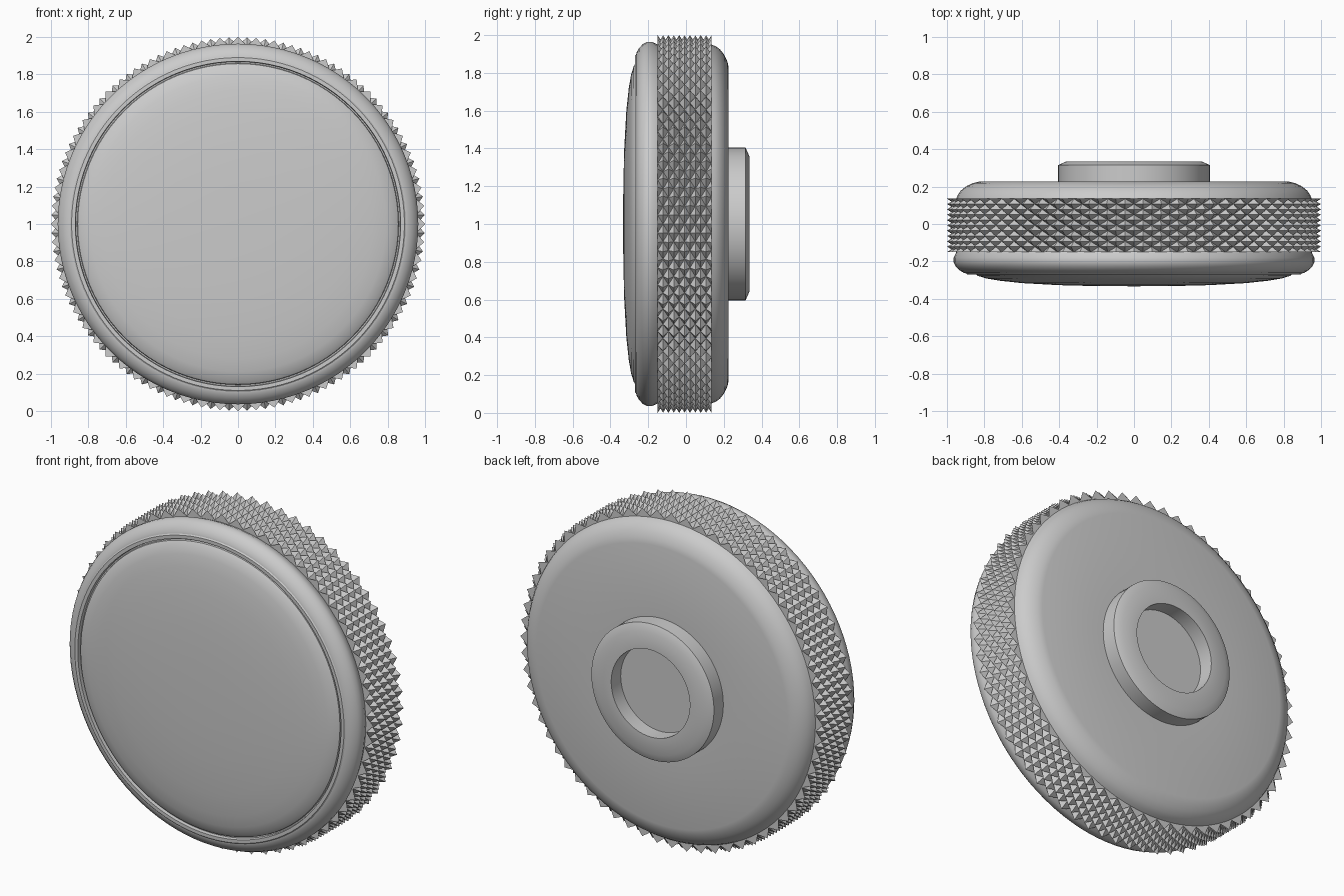
import bpy, bmesh
from math import pi, sin, cos, radians

if "Cube" in bpy.data.objects:
    bpy.data.objects.remove(bpy.data.objects["Cube"])

CENTRE_Z = 1.0


def finish(name, bm, smooth):
    bmesh.ops.recalc_face_normals(bm, faces=bm.faces)
    mesh = bpy.data.meshes.new(name)
    bm.to_mesh(mesh)
    bm.free()
    obj = bpy.data.objects.new(name, mesh)
    bpy.context.collection.objects.link(obj)
    obj.location.z = CENTRE_Z
    if smooth:
        bpy.ops.object.select_all(action='DESELECT')
        obj.select_set(True)
        bpy.context.view_layer.objects.active = obj
        bpy.ops.object.shade_smooth_by_angle(angle=radians(28))
    return obj


def lathe(name, profile, steps=96):
    """Revolve (radius, y) points around the y axis."""
    bm = bmesh.new()
    rings = []
    for r, y in profile:
        if r == 0:
            rings.append([bm.verts.new((0, y, 0))] * steps)
        else:
            rings.append([bm.verts.new((r * cos(2 * pi * i / steps), y,
                                        r * sin(2 * pi * i / steps)))
                          for i in range(steps)])
    for a, b in zip(rings, rings[1:]):
        for i in range(steps):
            k = (i + 1) % steps
            corners = list(dict.fromkeys((a[i], a[k], b[k], b[i])))
            bm.faces.new(corners)
    return finish(name, bm, True)


# Main body: domed face, groove, rim bead, core, rounded back, hollow boss
lathe("knob_body", [
    (0, -.333), (.2, -.332), (.4, -.327), (.6, -.316), (.72, -.303),
    (.79, -.291), (.835, -.277), (.857, -.262), (.86, -.25),
    (.867, -.25), (.87, -.27), (.89, -.27), (.897, -.264), (.908, -.262),
    (.932, -.248), (.953, -.228), (.964, -.205), (.964, -.18), (.95, -.15),
    (.945, -.14), (.945, .13),
    (.95, .135), (.942, .155), (.925, .18), (.895, .203), (.86, .219),
    (.83, .226),
    (.405, .226), (.405, .315), (.36, .335), (.26, .335), (.26, .245),
    (0, .245)])

# Knurled grip: staggered pyramids between crossing grooves
AROUND, ROWS = 128, 10
Y0, Y1 = -.15, .135
bm = bmesh.new()
grid = []
for j in range(ROWS + 1):
    y = Y0 + (Y1 - Y0) * j / ROWS
    row = []
    for i in range(AROUND):
        r = 1.0 if (i + j) % 2 == 0 else .955
        a = 2 * pi * i / AROUND
        row.append(bm.verts.new((r * sin(a), y, r * cos(a))))
    grid.append(row)
for j in range(ROWS):
    for i in range(AROUND):
        k = (i + 1) % AROUND
        p, q, s, t = grid[j][i], grid[j][k], grid[j + 1][k], grid[j + 1][i]
        # split each cell along its valley diagonal
        if (i + j) % 2 == 0:
            bm.faces.new((p, q, t))
            bm.faces.new((q, s, t))
        else:
            bm.faces.new((p, q, s))
            bm.faces.new((p, s, t))

# Flat end walls of the grip
for row, y in ((grid[0], Y0), (grid[-1], Y1)):
    inner = [bm.verts.new((.94 * sin(2 * pi * i / AROUND), y,
                           .94 * cos(2 * pi * i / AROUND)))
             for i in range(AROUND)]
    for i in range(AROUND):
        k = (i + 1) % AROUND
        bm.faces.new((row[i], row[k], inner[k], inner[i]))
finish("knurled_grip", bm, False)
